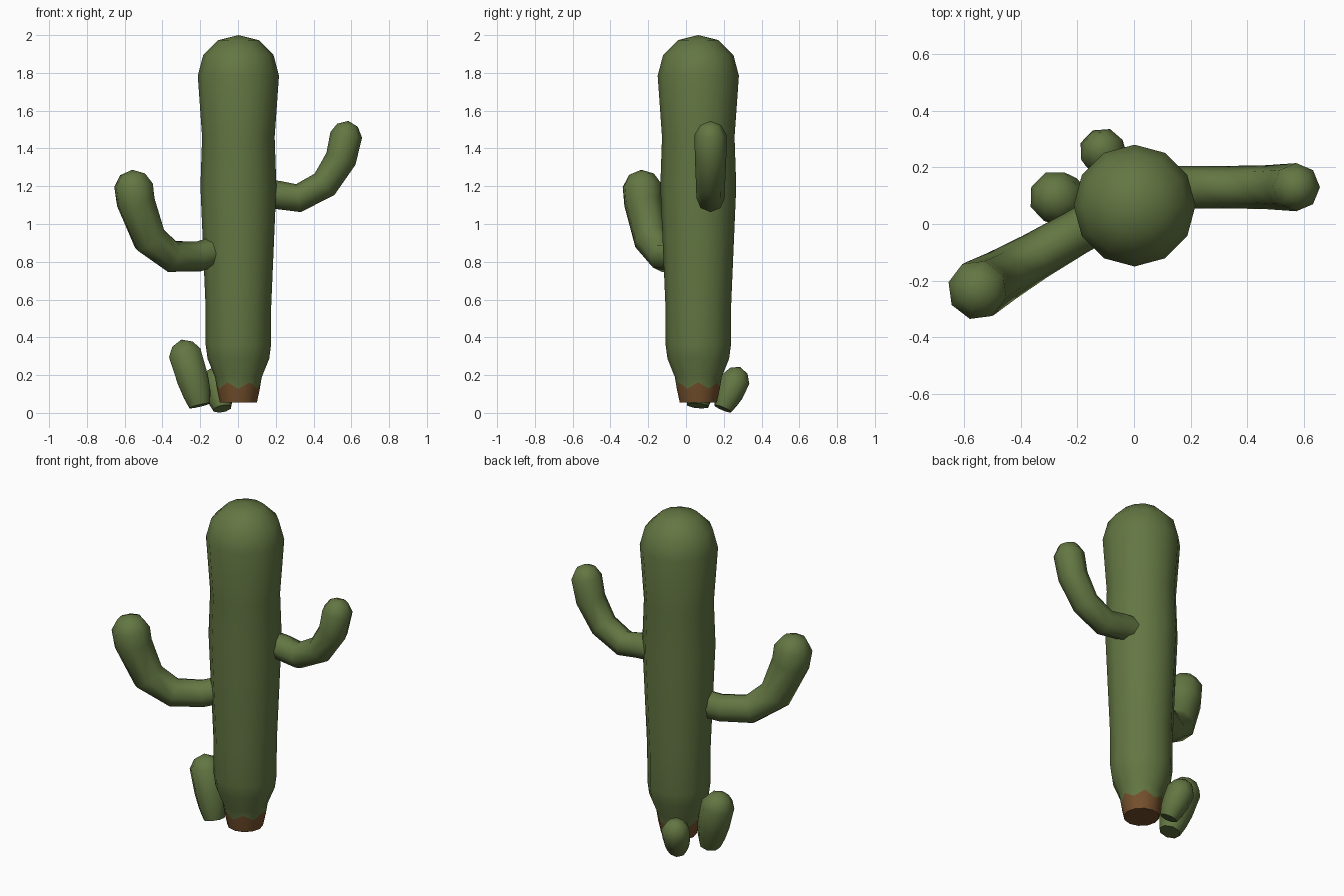
import bpy, bmesh, math
from mathutils import Vector

if "Cube" in bpy.data.objects:
    bpy.data.objects.remove(bpy.data.objects["Cube"])


def material(name, rgb):
    m = bpy.data.materials.new(name)
    m.diffuse_color = (*rgb, 1)
    m.use_nodes = True
    m.node_tree.nodes["Principled BSDF"].inputs["Base Color"].default_value = m.diffuse_color
    return m


GREEN = material("cactus_green", (0.125, 0.182, 0.055))
BROWN = material("bark_brown", (0.175, 0.080, 0.025))


def finish(bm, name, mats):
    bmesh.ops.recalc_face_normals(bm, faces=bm.faces)
    me = bpy.data.meshes.new(name)
    bm.to_mesh(me)
    bm.free()
    for m in mats:
        me.materials.append(m)
    ob = bpy.data.objects.new(name, me)
    bpy.context.collection.objects.link(ob)
    bpy.ops.object.select_all(action='DESELECT')
    ob.select_set(True)
    bpy.context.view_layer.objects.active = ob
    bpy.ops.object.shade_smooth_by_angle(angle=math.radians(55))


def skin(bm, rings, tip, brown_bands=0):
    """Bridge rings of points, cap the start and close the end on a tip."""
    loops = [[bm.verts.new(p) for p in r] for r in rings]
    n = len(loops[0])
    bm.faces.new(loops[0]).material_index = 1 if brown_bands else 0
    for k, (a, b) in enumerate(zip(loops, loops[1:])):
        for i in range(n):
            j = (i + 1) % n
            f = bm.faces.new((a[i], a[j], b[j], b[i]))
            f.material_index = 1 if k < brown_bands else 0
    t = bm.verts.new(tip)
    for i in range(n):
        bm.faces.new((loops[-1][i], loops[-1][(i + 1) % n], t))


def limb(name, path, tip, sides=8):
    """Tapered bent tube through (x, y, z, radius) points."""
    pts = [Vector(p[:3]) for p in path] + [Vector(tip)]
    lean = pts[-2] - pts[0]
    side = Vector((-lean.y, lean.x, 0)).normalized()
    rings = []
    for i, p in enumerate(path):
        t = (pts[i + 1] - pts[i]).normalized()
        if i:
            t = (t + (pts[i] - pts[i - 1]).normalized()).normalized()
        up = t.cross(side).normalized()
        rings.append([pts[i] + p[3] * (math.cos(a) * side + math.sin(a) * up)
                      for a in (2 * math.pi * k / sides for k in range(sides))])
    bm = bmesh.new()
    skin(bm, rings, tip)
    finish(bm, name, [GREEN])


# Trunk: 12-sided lathe with a zigzag edge between brown base and green body
N = 12
CX, CY = 0.002, 0.065


def ring(z_r):
    out = []
    for k in range(N):
        z, r = z_r[k % 2]
        a = 2 * math.pi * k / N
        out.append(Vector((CX + r * math.cos(a), CY + r * math.sin(a), z)))
    return out


profile = [(0.19, 0.124), (0.286, 0.163), (0.36, 0.173), (0.57, 0.174),
           (1.2, 0.201), (1.46, 0.192), (1.785, 0.215), (1.895, 0.186),
           (1.973, 0.108)]
rings = [ring([(0.055, 0.098)] * 2), ring([(0.115, 0.111)] * 2),
         ring([(0.162, 0.119), (0.128, 0.114)])]
rings += [ring([p, p]) for p in profile]
bm = bmesh.new()
skin(bm, rings, (CX, CY, 2.0), brown_bands=2)
finish(bm, "trunk", [GREEN, BROWN])

# Arms
limb("right_arm", [(0.12, 0.13, 1.16, 0.075), (0.21, 0.13, 1.154, 0.075),
                   (0.32, 0.13, 1.137, 0.075), (0.458, 0.13, 1.21, 0.077),
                   (0.545, 0.13, 1.345, 0.083), (0.573, 0.13, 1.472, 0.085),
                   (0.580, 0.13, 1.523, 0.055)], (0.584, 0.13, 1.546))
limb("left_arm", [(-0.12, 0.018, 0.855, 0.08), (-0.21, -0.034, 0.828, 0.08),
                  (-0.35, -0.115, 0.828, 0.085), (-0.468, -0.184, 0.92, 0.095),
                  (-0.541, -0.226, 1.115, 0.105), (-0.553, -0.233, 1.205, 0.106),
                  (-0.558, -0.236, 1.263, 0.068)], (-0.560, -0.237, 1.287))

# Small shoots at the back of the base
limb("large_shoot", [(-0.203, 0.062, 0.038, 0.060), (-0.217, 0.070, 0.10, 0.079),
                     (-0.240, 0.080, 0.18, 0.090), (-0.281, 0.096, 0.315, 0.093),
                     (-0.293, 0.101, 0.362, 0.060)], (-0.299, 0.104, 0.388))
limb("small_shoot", [(-0.083, 0.195, 0.022, 0.050), (-0.090, 0.212, 0.062, 0.066),
                     (-0.100, 0.235, 0.108, 0.076), (-0.114, 0.263, 0.175, 0.081),
                     (-0.122, 0.278, 0.220, 0.053)], (-0.126, 0.286, 0.244))
